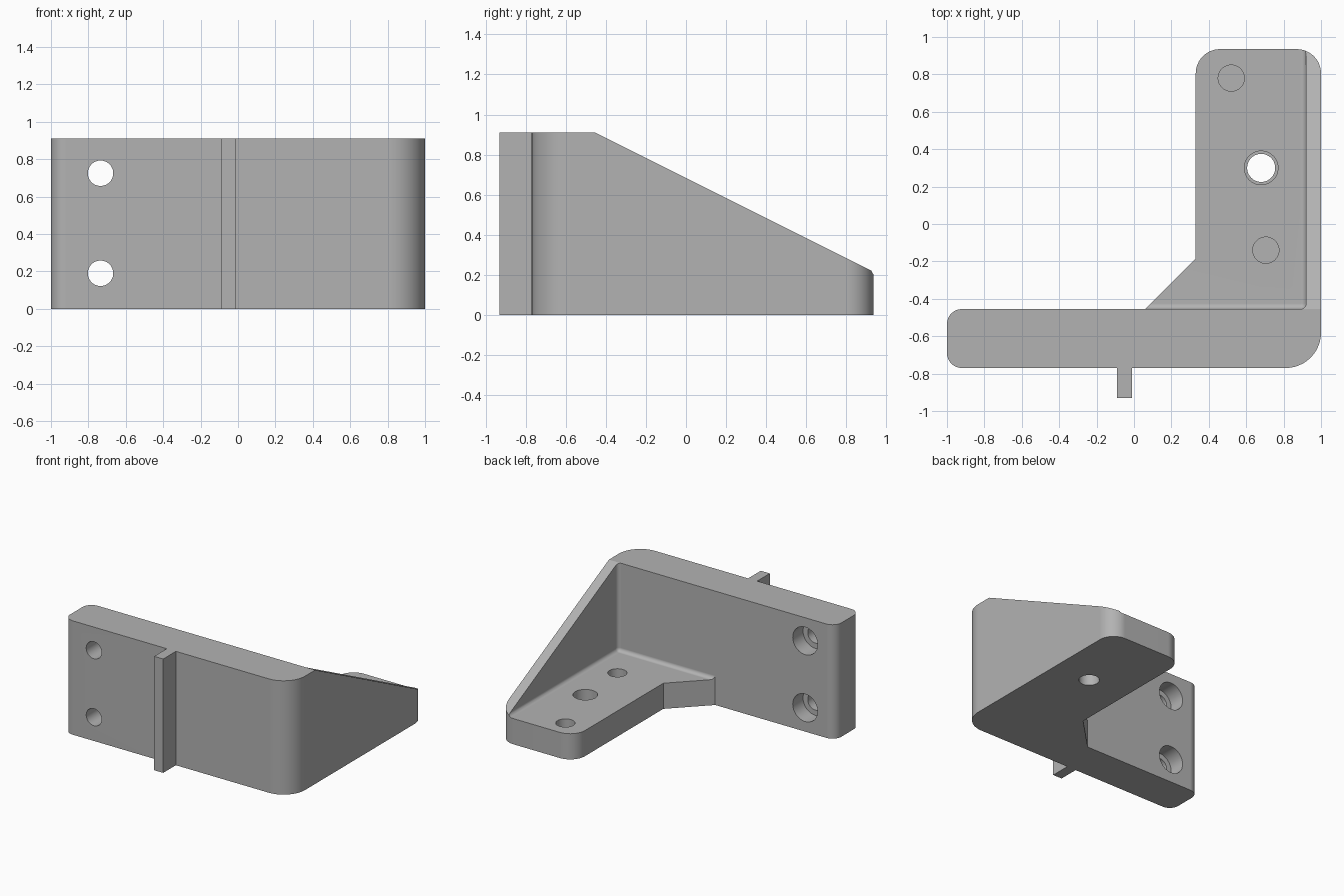
import bpy, bmesh, math
from mathutils import Vector, Matrix

if "Cube" in bpy.data.objects:
    bpy.data.objects.remove(bpy.data.objects["Cube"])

HEIGHT, FLOOR, INNER_Y, INNER_X = 0.91, 0.205, -0.455, 0.92

grey = bpy.data.materials.new("plain grey")
grey.use_nodes = True
grey.diffuse_color = (0.45, 0.45, 0.45, 1)
grey.node_tree.nodes["Principled BSDF"].inputs["Base Color"].default_value = grey.diffuse_color


def rounded(corners, steps=12):
    """Outline from (x, y, radius) corners, with an arc at each rounded one."""
    points = []
    for i, (x, y, r) in enumerate(corners):
        p = Vector((x, y))
        if not r:
            points.append(p)
            continue
        a = (Vector(corners[i - 1][:2]) - p).normalized()
        b = (Vector(corners[(i + 1) % len(corners)][:2]) - p).normalized()
        centre = p + (a + b) * r          # right-angled corners only
        for k in range(steps + 1):
            t = k / steps * math.pi / 2
            points.append(centre - b * r * math.cos(t) - a * r * math.sin(t))
    return points


def finish(bm, name):
    bmesh.ops.recalc_face_normals(bm, faces=bm.faces)
    mesh = bpy.data.meshes.new(name)
    bm.to_mesh(mesh)
    bm.free()
    obj = bpy.data.objects.new(name, mesh)
    bpy.context.collection.objects.link(obj)
    mesh.materials.append(grey)
    return obj


def prism(name, points, push):
    bm = bmesh.new()
    face = bm.faces.new([bm.verts.new(p) for p in points])
    new = bmesh.ops.extrude_face_region(bm, geom=[face])["geom"]
    bmesh.ops.translate(bm, vec=push, verts=[v for v in new if isinstance(v, bmesh.types.BMVert)])
    return finish(bm, name)


def drill(name, start, end, radius):
    start, end = Vector(start), Vector(end)
    axis = end - start
    bm = bmesh.new()
    turn = axis.to_track_quat('Z', 'Y').to_matrix().to_4x4()
    bmesh.ops.create_cone(bm, cap_ends=True, segments=48, radius1=radius, radius2=radius,
                          depth=axis.length, matrix=Matrix.Translation((start + end) / 2) @ turn)
    return finish(bm, name)


def cut(body, cutter):
    mod = body.modifiers.new("cut", 'BOOLEAN')
    mod.operation, mod.solver, mod.object = 'DIFFERENCE', 'EXACT', cutter
    bpy.context.view_layer.objects.active = body
    bpy.ops.object.modifier_apply(modifier=mod.name)
    bpy.data.objects.remove(cutter)


# L-shaped bracket with front rib and diagonal gusset
outline = rounded([
    (-1, -0.77, 0.08), (-0.09, -0.77, 0), (-0.09, -0.93, 0), (-0.01, -0.93, 0),
    (-0.01, -0.77, 0), (1, -0.77, 0.19), (1, 0.935, 0.13), (0.33, 0.935, 0.13),
    (0.33, -0.185, 0), (0.06, INNER_Y, 0), (-1, INNER_Y, 0.08)])
bracket = prism("corner_bracket", [(p.x, p.y, 0) for p in outline], (0, 0, HEIGHT))

# Pocket above the shelf, filleted where it meets the walls
bm = bmesh.new()
bmesh.ops.create_cube(bm, size=1)
low, high = Vector((-0.2, INNER_Y, FLOOR)), Vector((INNER_X, 1.4, 1.4))
for v in bm.verts:
    v.co = [low[i] if v.co[i] < 0 else high[i] for i in range(3)]
corner = Vector((INNER_X, INNER_Y, FLOOR))
edges = [e for e in bm.edges if any((v.co - corner).length < 1e-4 for v in e.verts)]
bmesh.ops.bevel(bm, geom=edges, offset=0.03, segments=6, profile=0.5, affect='EDGES')
cut(bracket, finish(bm, "pocket_cutter"))

# Sloping top of the side wall
slope = [(INNER_Y, HEIGHT), (1.255, 0.055), (1.255, 1.2), (INNER_Y, 1.2)]
cut(bracket, prism("slope_cutter", [(0.1, y, z) for y, z in slope], (1.2, 0, 0)))

# Counterbored screw holes through the upright plate
for z in (0.19, 0.725):
    cut(bracket, drill("screw_cutter", (-0.735, -1, z), (-0.735, 0, z), 0.068))
    cut(bracket, drill("counterbore_cutter", (-0.735, INNER_Y - 0.13, z), (-0.735, 0, z), 0.11))

# Two blind holes and one stepped through hole in the shelf
for x, y in ((0.52, 0.78), (0.705, -0.14)):
    cut(bracket, drill("blind_cutter", (x, y, 0.08), (x, y, 0.5), 0.07))
cut(bracket, drill("through_cutter", (0.68, 0.3, -0.2), (0.68, 0.3, 0.5), 0.075))
cut(bracket, drill("step_cutter", (0.68, 0.3, 0.1), (0.68, 0.3, 0.5), 0.09))

# Smooth curves, crisp edges
bpy.ops.object.select_all(action='DESELECT')
bracket.select_set(True)
bpy.context.view_layer.objects.active = bracket
bpy.ops.object.shade_smooth_by_angle(angle=math.radians(25))
weighted = bracket.modifiers.new("even shading", 'WEIGHTED_NORMAL')
weighted.keep_sharp = True
